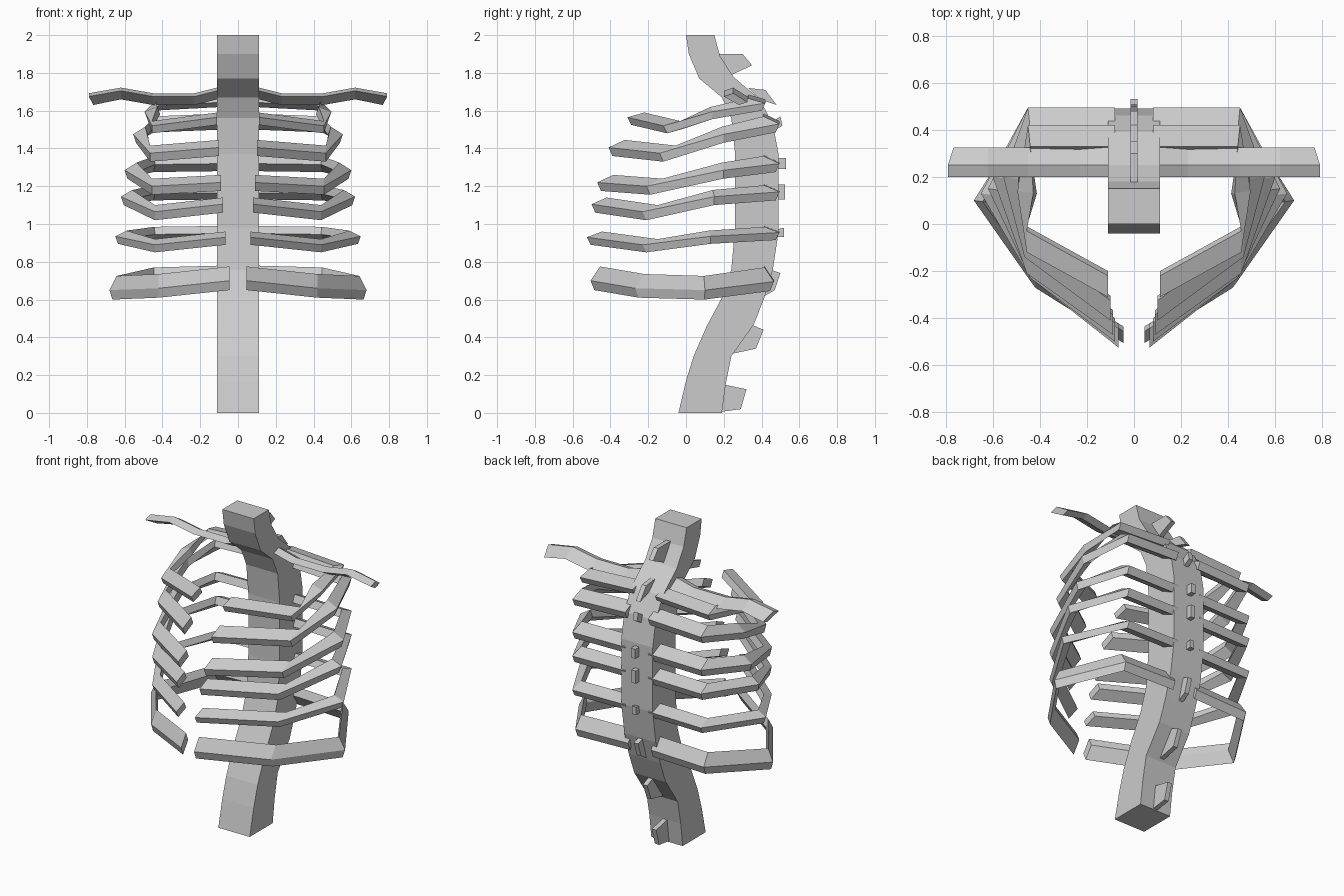
import bpy, bmesh
from mathutils import Vector


def make_object(name, bm, mirror=False):
    bmesh.ops.recalc_face_normals(bm, faces=bm.faces)
    me = bpy.data.meshes.new(name)
    bm.to_mesh(me)
    bm.free()
    ob = bpy.data.objects.new(name, me)
    bpy.context.collection.objects.link(ob)
    if mirror:
        ob.modifiers.new("mirror", 'MIRROR').use_mirror_merge = False
    return ob


def loft(name, sections, mirror=False):
    """Skin a row of equal-sided cross-sections and cap both ends."""
    bm = bmesh.new()
    rings = [[bm.verts.new(p) for p in s] for s in sections]
    for a, b in zip(rings, rings[1:]):
        n = len(a)
        for i in range(n):
            j = (i + 1) % n
            bm.faces.new((a[i], a[j], b[j], b[i]))
    bm.faces.new(rings[0])
    bm.faces.new(rings[-1])
    return make_object(name, bm, mirror)


# Spine: front (y, z) and back (y, z) at each level
spine = [(-.04, 0, .19, 0), (0, .17, .21, .15), (.04, .30, .24, .30),
         (.11, .46, .36, .47), (.19, .61, .415, .61), (.24, .76, .46, .76),
         (.26, .98, .49, .96), (.26, 1.37, .49, 1.37), (.24, 1.56, .46, 1.53),
         (.19, 1.67, .39, 1.66), (.07, 1.77, .25, 1.78), (.015, 1.9, .18, 1.89),
         (0, 2, .15, 2)]
W = .11
loft("spine", [[(-W, a, b), (W, a, b), (W, c, d), (-W, c, d)]
               for a, b, c, d in spine])

# Spinous processes: side outlines (y, z), root top, tip top, tip bottom, root bottom
processes = [
    [(.17, 1.90), (.30, 1.90), (.35, 1.84), (.22, 1.78)],
    [(.33, 1.72), (.42, 1.71), (.48, 1.63), (.39, 1.66)],
    [(.44, 1.53), (.50, 1.57), (.51, 1.52), (.46, 1.49)],
    [(.47, 1.35), (.53, 1.35), (.53, 1.29), (.47, 1.29)],
    [(.47, 1.21), (.525, 1.21), (.525, 1.13), (.47, 1.13)],
    [(.47, .97), (.52, .98), (.52, .93), (.47, .93)],
    [(.44, .76), (.50, .74), (.47, .65), (.40, .61)],
    [(.34, .47), (.41, .44), (.37, .34), (.23, .31)],
    [(.20, .15), (.32, .125), (.29, .02), (.18, .005)]]
for i, outline in enumerate(processes):
    loft(f"spinous_process_{i + 1}",
         [[(x, y, z) for y, z in outline] for x in (-.015, .015)])

# Collar bones: one thin tilted plank bending across the shoulders
path = [(0, .03), (.11, .03), (.23, 0), (.45, 0), (.62, .03), (.79, 0)]
path = [(-x, z) for x, z in path[:0:-1]] + path
plank = [(.20, 1.675, 1), (.25, 1.692, 1), (.325, 1.645, .97), (.28, 1.63, .97)]
loft("collar_bones", [[(x * k if abs(x) > .7 else x, y, z + dz)
                       for y, z, k in plank] for x, dz in path])

# Ribs, each from spine round to the breast: outer points (x, y, bottom z),
# followed by plank thickness, rise towards the inner edge, and widths
ribs = [
    ([(.08, .42, 1.62), (.45, .42, 1.60), (.495, .14, 1.555),
      (.455, -.12, 1.48), (.11, -.31, 1.525)], .04, .025, .09),
    ([(.08, .495, 1.50), (.45, .495, 1.485), (.555, .20, 1.43),
      (.465, -.14, 1.33), (.10, -.41, 1.36)], .045, .04, .085),
    ([(.08, .495, 1.28), (.45, .495, 1.275), (.60, .20, 1.24),
      (.455, -.21, 1.155), (.09, -.47, 1.175)], .045, .04, .085),
    ([(.08, .495, 1.13), (.45, .495, 1.125), (.62, .15, 1.10),
      (.44, -.23, 1.02), (.08, -.50, 1.06)], .045, .035, .08),
    ([(.08, .495, .92), (.45, .495, .915), (.65, .13, .895),
      (.44, -.23, .85), (.065, -.525, .89)], .04, .03, .08),
    ([(.08, .465, .655), (.45, .465, .645), (.68, .10, .60),
      (.42, -.27, .61), (.045, -.505, .65)], .05, .075, .05)]
inward = [(0, -1), (-.1, -1), (-.75, -.1), (0, 1), (0, 1)]
for i, (points, thick, rise, width) in enumerate(ribs):
    sections = []
    for (x, y, z), n in zip(points, inward):
        n = Vector((*n, 0))
        low = Vector((x, y, z)) + n * .02
        top = Vector((x, y, z + thick))
        inner = n * width + Vector((0, 0, rise))
        sections.append([low, top, top + inner, low + inner])
    loft(f"rib_pair_{i + 1}", sections, mirror=True)
